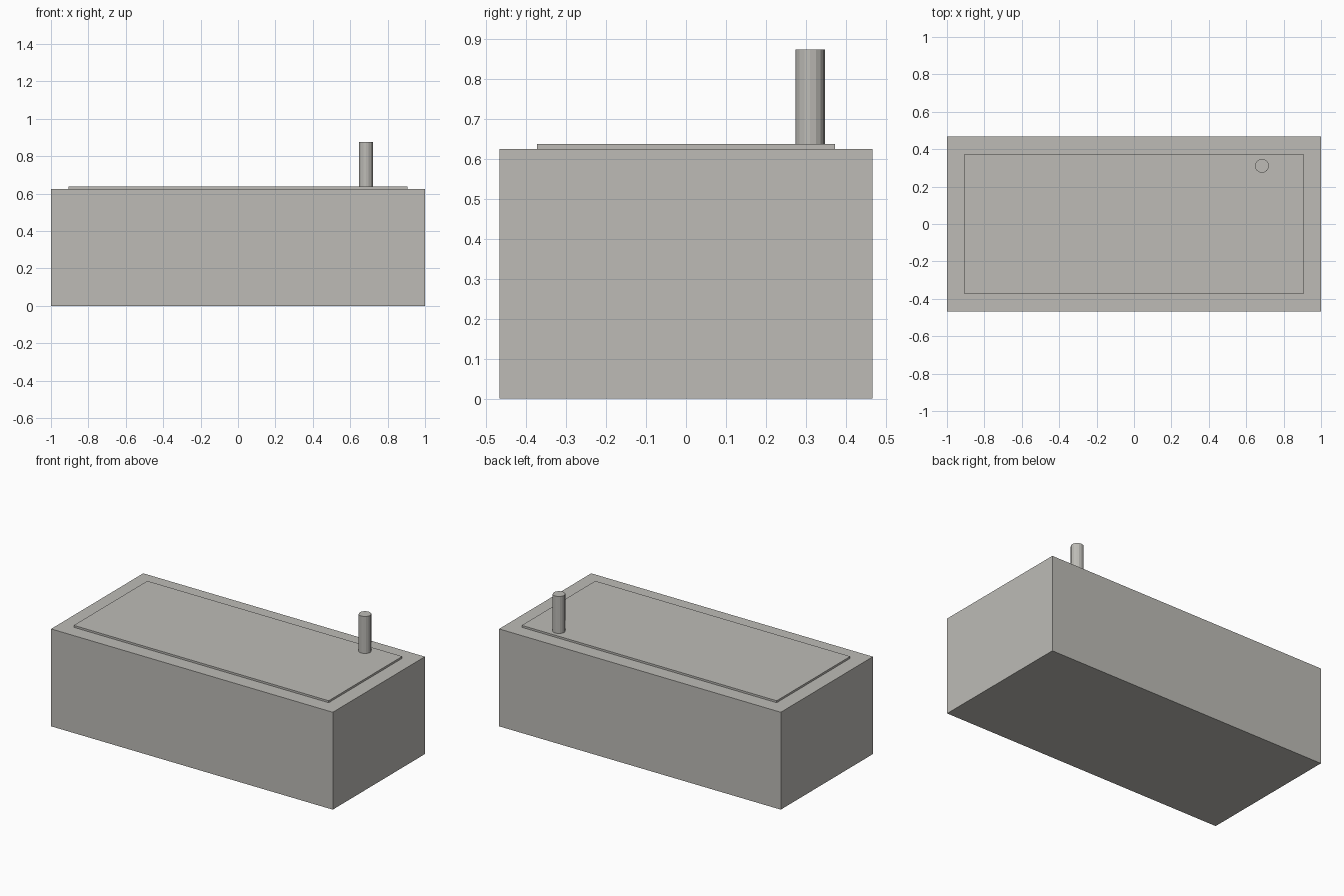
import bpy

if "Cube" in bpy.data.objects:
    bpy.data.objects.remove(bpy.data.objects["Cube"])

stone = bpy.data.materials.new("warm_grey")
stone.diffuse_color = (0.51, 0.50, 0.47, 1)
stone.use_nodes = True
stone.node_tree.nodes["Principled BSDF"].inputs["Base Color"].default_value = stone.diffuse_color


def finish(name):
    ob = bpy.context.object
    ob.name = name
    ob.data.materials.append(stone)
    return ob


def box(name, width, depth, z0, z1):
    bpy.ops.mesh.primitive_cube_add(size=1, location=(0, 0, (z0 + z1) / 2))
    bpy.context.object.scale = (width, depth, z1 - z0)
    bpy.ops.object.transform_apply(location=False, rotation=False, scale=True)
    return finish(name)


# Main block and the thin raised slab on its roof
box("main_block", 2.0, 0.934, 0.0, 0.625)
box("roof_slab", 1.81, 0.746, 0.625, 0.6375)

# Chimney pipe near the back right corner
bpy.ops.mesh.primitive_cylinder_add(
    vertices=16, radius=0.037, depth=0.2375, location=(0.684, 0.311, 0.75625))
finish("chimney_pipe")
